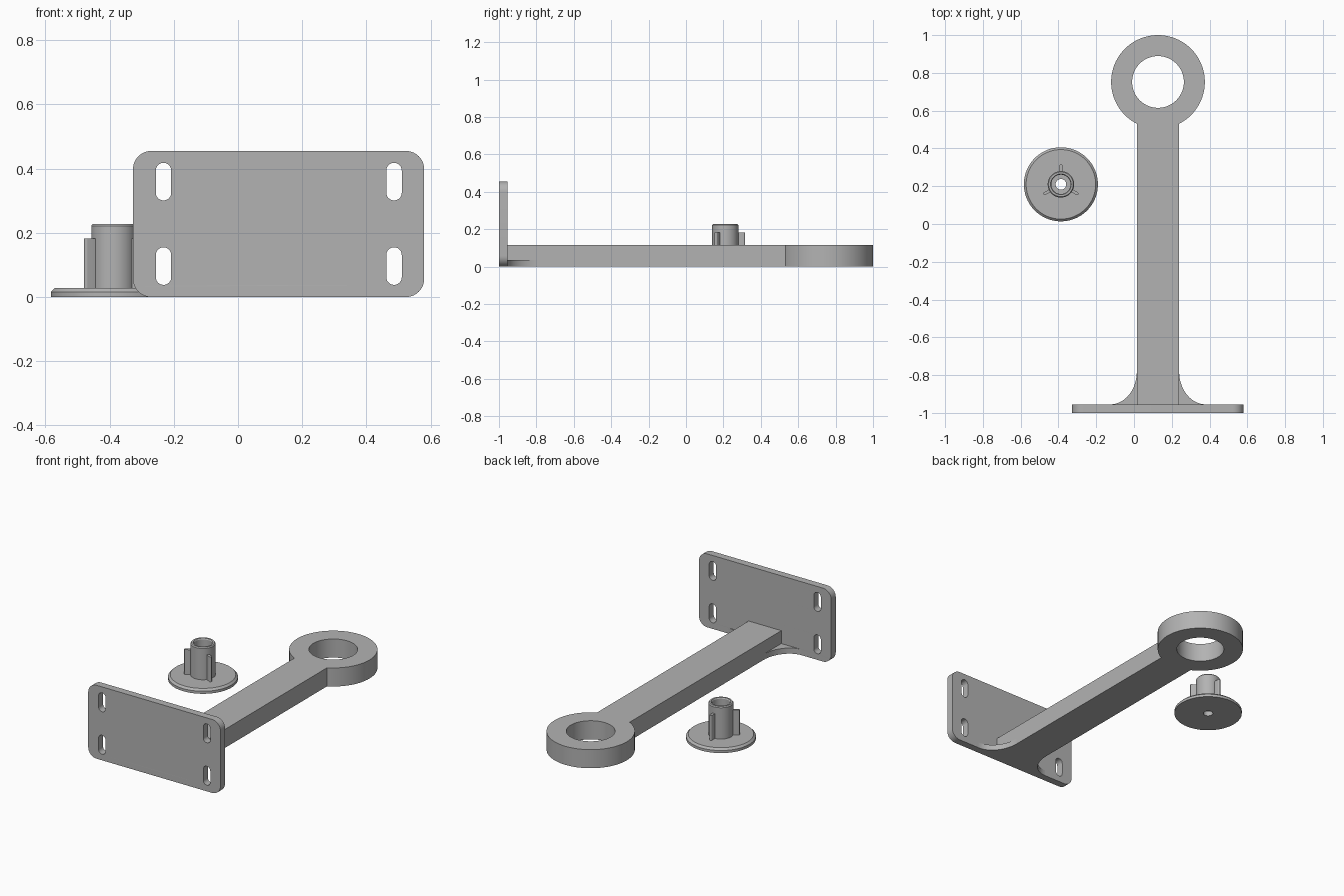
import bpy, bmesh
from math import sin, cos, pi, asin, radians
from mathutils import Matrix, Vector

if "Cube" in bpy.data.objects:
    bpy.data.objects.remove(bpy.data.objects["Cube"], do_unlink=True)

grey = bpy.data.materials.new("plain grey")
grey.use_nodes = True
grey.diffuse_color = (0.45, 0.45, 0.45, 1)
grey.node_tree.nodes["Principled BSDF"].inputs["Base Color"].default_value = grey.diffuse_color


def arc(cx, cy, r, start, end, n):
    """Points along an arc, angles in radians."""
    return [(cx + r * cos(start + (end - start) * i / n),
             cy + r * sin(start + (end - start) * i / n)) for i in range(n + 1)]


def circle(cx, cy, r, n=96):
    return arc(cx, cy, r, 0, 2 * pi, n)[:-1]


def rounded_rect(x0, x1, y0, y1, r, n=10):
    corners = [(x1 - r, y1 - r), (x0 + r, y1 - r), (x0 + r, y0 + r), (x1 - r, y0 + r)]
    return [p for k, (cx, cy) in enumerate(corners)
            for p in arc(cx, cy, r, k * pi / 2, (k + 1) * pi / 2, n)]


def finish(name, bm):
    bmesh.ops.remove_doubles(bm, verts=bm.verts, dist=1e-5)
    bmesh.ops.recalc_face_normals(bm, faces=bm.faces)
    mesh = bpy.data.meshes.new(name)
    bm.to_mesh(mesh)
    bm.free()
    mesh.materials.clear()
    mesh.materials.append(grey)
    obj = bpy.data.objects.new(name, mesh)
    bpy.context.collection.objects.link(obj)
    bpy.ops.object.select_all(action='DESELECT')
    obj.select_set(True)
    bpy.context.view_layer.objects.active = obj
    bpy.ops.object.shade_smooth_by_angle(angle=radians(30))
    return obj


def extrude(name, loops, z0, z1, matrix=Matrix()):
    """Solid from a closed outline (first loop) and its holes."""
    curve = bpy.data.curves.new(name + " outline", 'CURVE')
    curve.dimensions = '2D'
    curve.fill_mode = 'BOTH'
    curve.extrude = (z1 - z0) / 2
    for loop in loops:
        spline = curve.splines.new('POLY')
        spline.points.add(len(loop) - 1)
        for point, (x, y) in zip(spline.points, loop):
            point.co = (x, y, 0, 1)
        spline.use_cyclic_u = True
    helper = bpy.data.objects.new(name + " outline", curve)
    bpy.context.collection.objects.link(helper)
    graph = bpy.context.evaluated_depsgraph_get()
    mesh = bpy.data.meshes.new_from_object(helper.evaluated_get(graph))
    bm = bmesh.new()
    bm.from_mesh(mesh)
    bm.transform(matrix @ Matrix.Translation((0, 0, (z0 + z1) / 2)))
    bpy.data.objects.remove(helper, do_unlink=True)
    bpy.data.curves.remove(curve)
    bpy.data.meshes.remove(mesh)
    return finish(name, bm)


def lathe(name, profile, centre, steps=96):
    """Closed (radius, height) profile turned around a vertical axis."""
    bm = bmesh.new()
    verts = [bm.verts.new((r, 0, z)) for r, z in profile]
    edges = [bm.edges.new((a, b)) for a, b in zip(verts, verts[1:] + verts[:1])]
    bmesh.ops.spin(bm, geom=verts + edges, cent=(0, 0, 0), axis=(0, 0, 1),
                   angle=2 * pi, steps=steps)
    bm.transform(Matrix.Translation(centre))
    return finish(name, bm)


# Upright mounting plate with four slots
PLATE_BACK = -0.955
outline = [rounded_rect(-0.327, 0.58, 0, 0.455, 0.057)]
for x in (-0.232, 0.486):
    for z in (0.038, 0.301):
        outline.append(rounded_rect(x - 0.024, x + 0.024, z, z + 0.117, 0.0239))
extrude("mounting_plate", outline, -PLATE_BACK, 1, Matrix.Rotation(pi / 2, 4, 'X'))

# Arm ending in a ring
AX, RING_Y, RING_R, HALF = 0.127, 0.752, 0.248, 0.112
a = asin(HALF / RING_R)
arm = [(AX - HALF, PLATE_BACK), (AX + HALF, PLATE_BACK)]
arm += arc(AX, RING_Y, RING_R, -pi / 2 + a, 1.5 * pi - a, 90)
extrude("arm_and_ring", [arm, circle(AX, RING_Y, 0.137)], 0, 0.115)

# Thin curved gussets where the arm meets the plate
for name, side in (("left_gusset", 1), ("right_gusset", -1)):
    curve = [(AX + side * (HALF + 0.14 * (1 - cos(t))), -0.78 - 0.175 * sin(t))
             for t in (i * pi / 32 for i in range(17))]
    extrude(name, [curve + [(AX + side * HALF, PLATE_BACK)]], 0, 0.035)

# Separate plug: flanged hollow post
PLUG = Vector((-0.387, 0.21, 0))
lathe("plug_body", [(0.028, 0), (0.196, 0), (0.196, 0.016), (0.184, 0.028),
                    (0.07, 0.028), (0.07, 0.222), (0.065, 0.228), (0.055, 0.228),
                    (0.051, 0.222), (0.051, 0.028), (0.028, 0.028)], PLUG)

# Three round-edged fins on the post
for i in range(3):
    turn = Matrix.Translation(PLUG) @ Matrix.Rotation(pi / 2 + i * 2 * pi / 3, 4, 'Z')
    fin = [(0.06, 0.008)] + arc(0.098, 0, 0.008, -pi / 2, pi / 2, 8)[::-1] + [(0.06, -0.008)]
    extrude(f"plug_fin_{i + 1}", [fin], 0.026, 0.182, turn)
